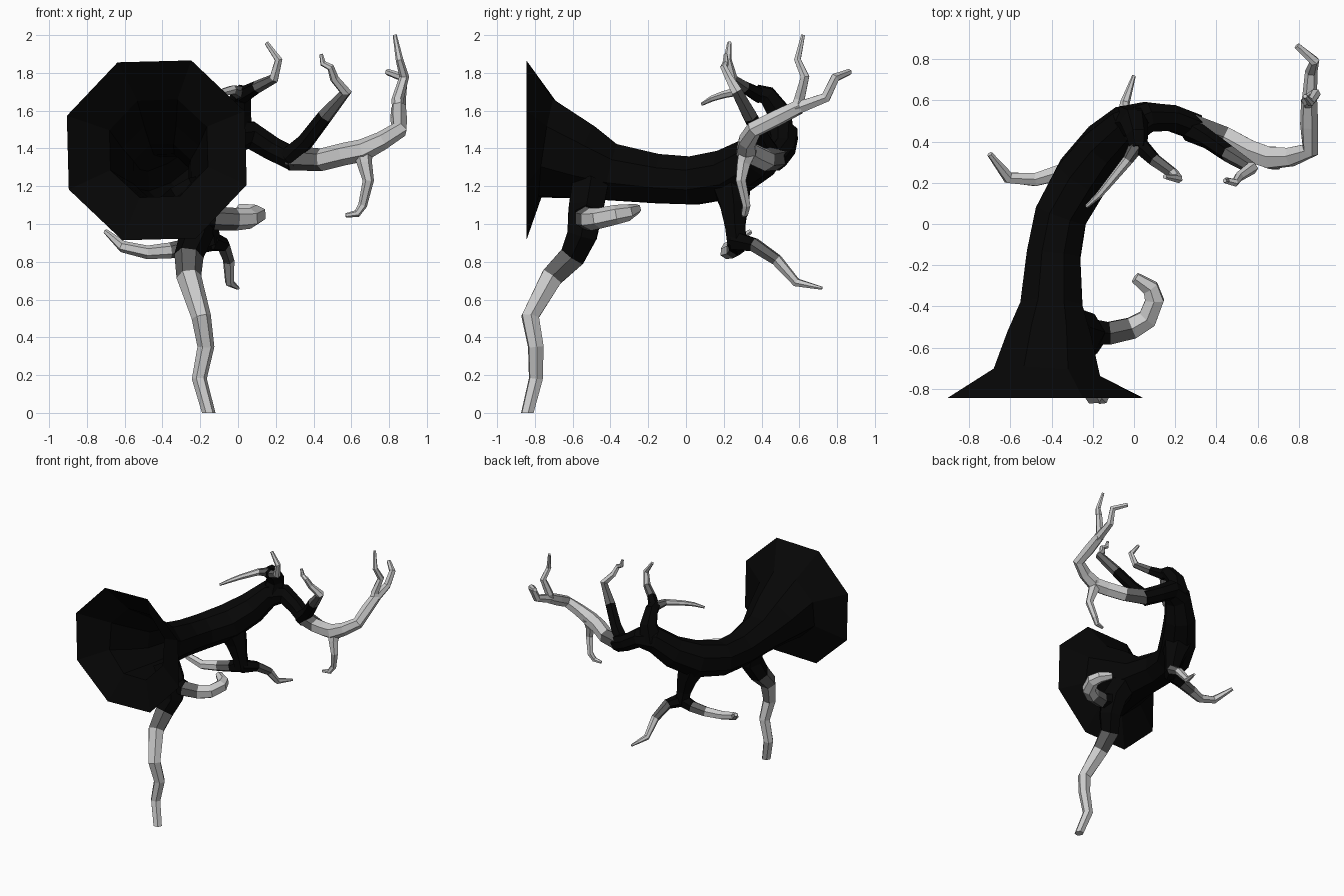
import bpy, bmesh, math
from mathutils import Vector


def material(name, v):
    m = bpy.data.materials.new(name)
    m.diffuse_color = (v, v, v, 1)
    return m


BLACK = material("black_bark", 0.002)
MID = material("fading_bark", 0.12)


def tube(name, pts, sides=6, dark=0, fade=1, phase=0.0, start=None, end=None, cap_start=True):
    """Faceted tapering limb through (x, y, z, radius) points.
    The first `dark` segments are black, the next `fade` are mid grey."""
    P = [Vector(p[:3]) for p in pts]
    n = len(P)
    bm = bmesh.new()
    rings, u = [], None
    for i in range(n):
        a = (P[i] - P[i - 1]).normalized() if i else None
        b = (P[i + 1] - P[i]).normalized() if i < n - 1 else None
        t = ((a or b) + (b or a)).normalized()
        if i == 0 and start:
            t = Vector(start)
        if i == n - 1 and end:
            t = Vector(end)
        if u is None:
            u = Vector((1, 0, 0)) if abs(t.x) < 0.8 else Vector((0, 0, 1))
        u = (u - t * u.dot(t)).normalized()
        w = u.cross(t)
        r = pts[i][3]
        rings.append([bm.verts.new(P[i] + r * (u * math.cos(k) + w * math.sin(k)))
                      for k in (phase + 2 * math.pi * j / sides for j in range(sides))])
    for i in range(n - 1):
        for j in range(sides):
            k = (j + 1) % sides
            f = bm.faces.new((rings[i][j], rings[i][k], rings[i + 1][k], rings[i + 1][j]))
            f.material_index = 1 if i < dark else 2 if i < dark + fade else 0
    if cap_start:
        bm.faces.new(rings[0]).material_index = 1 if dark else 0
    bm.faces.new(rings[-1]).material_index = 1 if dark >= n - 1 else 0
    bmesh.ops.recalc_face_normals(bm, faces=bm.faces)
    me = bpy.data.meshes.new(name)
    bm.to_mesh(me)
    bm.free()
    for m in (None, BLACK, MID):
        me.materials.append(m)
    ob = bpy.data.objects.new(name, me)
    bpy.context.collection.objects.link(ob)
    return ob


# Trunk: open flared base, arching over and out to the end fork
tube("trunk", [
    (-.43, -.845, 1.39, .51), (-.42, -.735, 1.40, .28), (-.41, -.56, 1.33, .22),
    (-.40, -.40, 1.275, .163), (-.39, -.15, 1.24, .14), (-.355, .04, 1.23, .137),
    (-.25, .23, 1.265, .142), (-.14, .38, 1.355, .125), (-.04, .475, 1.465, .105),
    (.07, .52, 1.47, .078), (.18, .515, 1.40, .068), (.30, .47, 1.34, .066)],
    sides=8, dark=99, phase=math.radians(24), start=(0, 1, 0), cap_start=False)

# End branch and its forks
tube("end_branch", [
    (.27, .48, 1.35, .066), (.44, .42, 1.34, .06), (.56, .355, 1.37, .06),
    (.66, .32, 1.39, .06), (.76, .325, 1.44, .05), (.855, .36, 1.50, .045),
    (.85, .48, 1.56, .045), (.85, .60, 1.62, .04)], dark=0, fade=1)
tube("end_fork_upright", [
    (.85, .58, 1.60, .035), (.845, .60, 1.66, .032), (.88, .63, 1.78, .026),
    (.855, .59, 1.87, .02), (.83, .62, 2.0, .011)], fade=0)
tube("end_fork_back", [
    (.85, .58, 1.61, .038), (.86, .74, 1.67, .03), (.875, .79, 1.775, .026),
    (.79, .865, 1.805, .017)], fade=0)
tube("end_fork_down", [
    (.66, .33, 1.40, .055), (.67, .305, 1.32, .04), (.69, .29, 1.23, .03),
    (.66, .32, 1.10, .024), (.63, .31, 1.055, .02), (.57, .305, 1.045, .012)], fade=0)

# Tall branch rising from the end of the trunk
tube("tall_branch", [
    (.27, .46, 1.35, .06), (.36, .41, 1.44, .046), (.46, .34, 1.57, .042),
    (.57, .27, 1.70, .033), (.51, .23, 1.77, .024), (.49, .20, 1.83, .02),
    (.45, .21, 1.85, .017), (.44, .21, 1.90, .01)], dark=2, fade=1)

# Crown branches on top of the arch
tube("crown_stem", [
    (-.02, .485, 1.47, .10), (.0, .495, 1.59, .07), (.015, .43, 1.68, .055),
    (.02, .37, 1.70, .042)], dark=99)
tube("crown_branch_up", [
    (.02, .39, 1.68, .045), (.10, .31, 1.725, .034), (.19, .245, 1.77, .028),
    (.215, .22, 1.87, .022), (.15, .23, 1.96, .012)], dark=1, fade=1)
tube("crown_branch_left", [
    (.02, .39, 1.69, .04), (-.03, .31, 1.71, .026), (-.12, .20, 1.685, .02),
    (-.17, .14, 1.665, .016), (-.23, .085, 1.635, .009)], dark=0, fade=1)

# Lower stem and its two branches
tube("lower_stem", [
    (-.23, .24, 1.22, .12), (-.19, .255, 1.10, .085), (-.165, .26, .99, .062),
    (-.15, .27, .89, .058)], dark=99)
tube("lower_branch_left", [
    (-.15, .27, .91, .055), (-.25, .27, .88, .047), (-.36, .25, .86, .042),
    (-.48, .215, .85, .036), (-.61, .225, .88, .031), (-.70, .34, .96, .014)],
    dark=1, fade=1)
tube("lower_branch_back", [
    (-.15, .26, .91, .055), (-.08, .36, .89, .04), (-.05, .48, .81, .032),
    (-.045, .585, .69, .024), (0, .72, .66, .009)], dark=1, fade=1)

# Supporting root down to the ground
tube("ground_root", [
    (-.31, -.51, 1.20, .11), (-.24, -.53, 1.08, .105), (-.22, -.55, .94, .09),
    (-.26, -.60, .83, .078), (-.26, -.71, .72, .066), (-.195, -.825, .51, .052),
    (-.17, -.795, .35, .045), (-.205, -.795, .18, .04), (-.155, -.84, 0, .036)],
    dark=3, fade=1, end=(0, 0, -1))

# Curled side root
tube("curled_root", [
    (-.24, -.52, 1.05, .075), (-.12, -.53, 1.03, .063), (-.01, -.505, 1.025, .06),
    (.065, -.46, 1.03, .055), (.10, -.37, 1.05, .052), (.08, -.31, 1.06, .045),
    (.005, -.26, 1.08, .028)], dark=1, fade=1)
